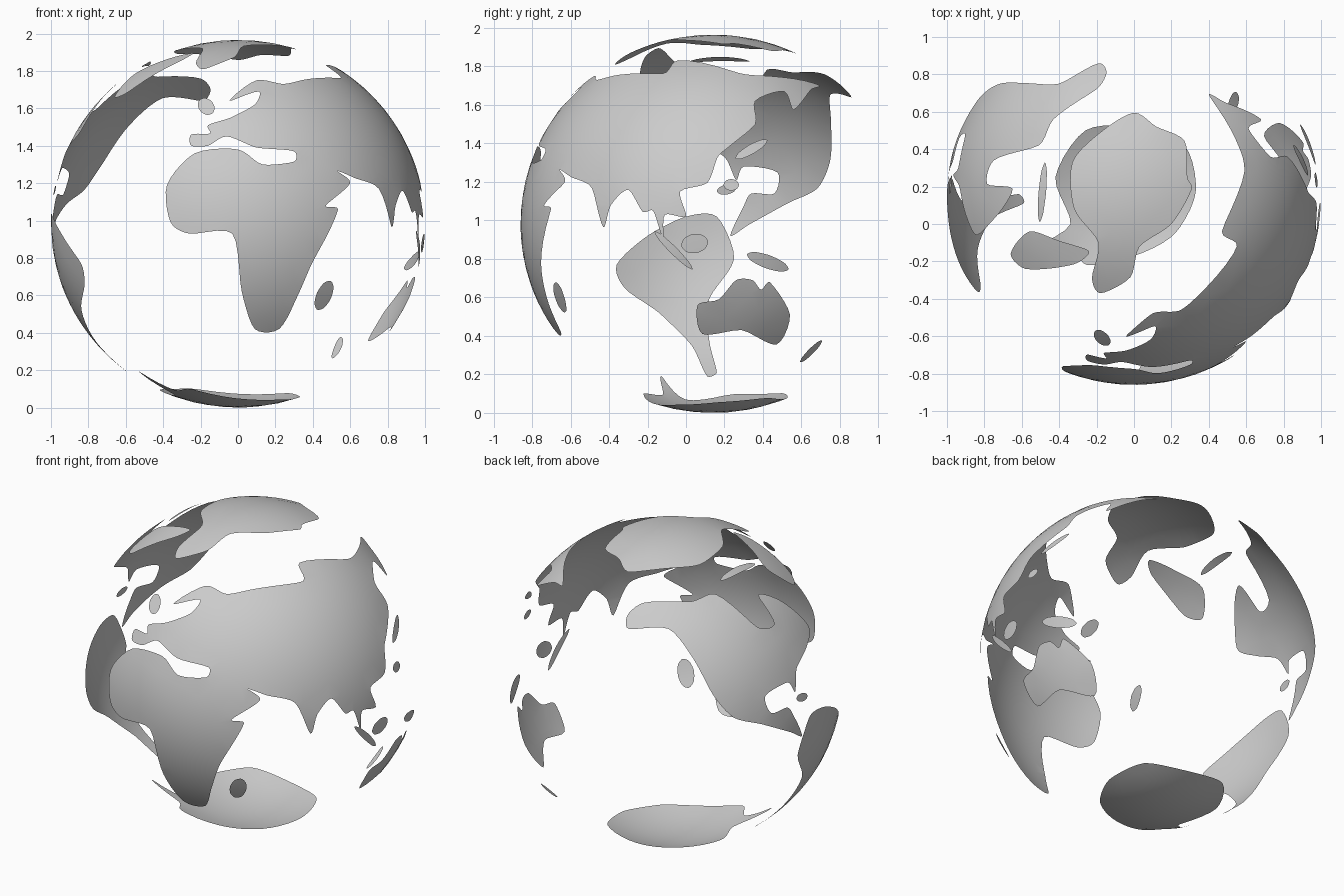
import bpy, bmesh, math
from mathutils import Vector
from mathutils.geometry import delaunay_2d_cdt

if "Cube" in bpy.data.objects:
    bpy.data.objects.remove(bpy.data.objects["Cube"])

CY, CZ, SQ = 0.14, 0.983, 0.983      # globe centre and slight polar squash


def depth(a, b):
    return math.sqrt(max(0.0, 1 - a * a - b * b))


# Lift grid coordinates of a view onto the unit globe (s picks near or far half)
def front(pts, s=-1):
    r = [(x, (z - CZ) / SQ) for x, z in pts]
    return [Vector((x, s * depth(x, z), z)).normalized() for x, z in r]


def side(pts, s=1):
    r = [(y - CY, (z - CZ) / SQ) for y, z in pts]
    return [Vector((s * depth(y, z), y, z)).normalized() for y, z in r]


def top(pts, s=1):
    r = [(x, y - CY) for x, y in pts]
    return [Vector((x, y, s * depth(x, y))).normalized() for x, y in r]


# Round a coarse coast into a smooth closed curve on the globe
def smooth_loop(p, n=5):
    out = []
    for i in range(len(p)):
        a, b, c, d = p[i - 1], p[i], p[(i + 1) % len(p)], p[(i + 2) % len(p)]
        lim = (c - b).length
        m0, m1 = (c - a) * 0.4, (d - b) * 0.4
        m0 *= min(1, lim / max(m0.length, 1e-6))
        m1 *= min(1, lim / max(m1.length, 1e-6))
        for k in range(n):
            t = k / n
            h = t * t * (3 - 2 * t)
            q = b * (1 - h) + c * h + m0 * t * (1 - t)**2 - m1 * t * t * (1 - t)
            out.append(q.normalized())
    return out


# Fill an outline with a curved patch of the globe (stereographic plane)
def land(name, outline, step=0.05):
    loop = smooth_loop(outline)
    c = sum(loop, Vector()).normalized()
    e1 = c.orthogonal().normalized()
    e2 = c.cross(e1)
    flat = [Vector((p.dot(e1), p.dot(e2))) / (1 + p.dot(c)) for p in loop]
    xs, ys = [p.x for p in flat], [p.y for p in flat]
    grid = []
    for j in range(int((max(ys) - min(ys)) / step) + 1):
        for i in range(int((max(xs) - min(xs)) / step) + 1):
            g = Vector((min(xs) + (i + 0.5 * (j % 2)) * step, min(ys) + (j + 0.5) * step))
            if min((g - p).length for p in flat) > step * 0.3:
                grid.append(g)
    vs, _, fs, *_ = delaunay_2d_cdt(flat + grid, [], [list(range(len(flat)))], 1, 1e-6)
    bm = bmesh.new()
    bv = []
    for q in vs:
        k = q.length_squared
        p = (e1 * q.x * 2 + e2 * q.y * 2 + c * (1 - k)) / (1 + k)
        bv.append(bm.verts.new((p.x, p.y + CY, p.z * SQ + CZ)))
    for f in fs:
        bm.faces.new([bv[i] for i in f])
    bmesh.ops.delete(bm, geom=[v for v in bm.verts if not v.link_faces], context='VERTS')
    bm.normal_update()
    for f in bm.faces:
        if f.normal.dot(f.calc_center_median() - Vector((0, CY, CZ))) < 0:
            f.normal_flip()
        f.smooth = True
    me = bpy.data.meshes.new(name)
    bm.to_mesh(me)
    bm.free()
    bpy.context.collection.objects.link(bpy.data.objects.new(name, me))


# Islands are tilted ovals in a view
def island(name, view, s, a, b, length, width, tilt):
    t = math.radians(tilt)
    pts = []
    for k in range(8):
        w = k * math.pi / 4
        u, v = length * math.cos(w), width * math.sin(w)
        pts.append((a + u * math.cos(t) - v * math.sin(t), b + u * math.sin(t) + v * math.cos(t)))
    land(name, view(pts, s), 0.03)


# Africa and Eurasia as one mass
africa = front([
    (-.23, 1.36), (-.38, 1.19), (-.36, .99), (-.26, .93), (-.03, .93), (.02, .62), (.09, .42),
    (.22, .42), (.32, .6), (.4, .78), (.535, 1.06), (.47, 1.08), (.6, 1.2), (.53, 1.265),
    (.63, 1.225)])
asia = side([
    (-.49, 1.17), (-.43, .965), (-.39, 1.08), (-.3, 1.16), (-.225, 1.045), (-.17, 1.05),
    (-.12, .91), (-.11, 1.03), (0, 1.02), (-.03, 1.15), (.11, 1.195), (.165, 1.33), (.22, 1.38),
    (.36, 1.5), (.36, 1.62), (.51, 1.67), (.56, 1.575), (.65, 1.68)])
siberia = top([(.4, .69), (.54, .46), (.59, .28), (.47, -.04), (.55, -.12), (.35, -.375)])
europe = front([
    (.24, 1.73), (.1, 1.75), (-.045, 1.64), (.11, 1.69), (.09, 1.62), (-.04, 1.55), (-.16, 1.51),
    (-.15, 1.465), (-.25, 1.46), (-.25, 1.4), (-.16, 1.4), (-.06, 1.45), (.1, 1.39), (.3, 1.37),
    (.3, 1.315), (.13, 1.3), (0, 1.38)])
land("africa_eurasia", africa + asia + siberia + europe)

# North and Central America
pacific = front([(-.147, 1.7), (-.19, 1.64), (-.4, 1.655), (-.58, 1.51), (-.72, 1.31),
                 (-.82, 1.165)], 1)
gulf = side([(.53, 1.09), (.33, .98), (.23, .92), (.3, 1.075), (.34, 1.14), (.46, 1.14),
             (.475, 1.25), (.3, 1.28), (.26, 1.21), (.2, 1.33)], -1)
canada = top([(-.9, .05), (-.84, -.06), (-.72, .06), (-.65, .19), (-.785, .215), (-.75, .34),
              (-.51, .42), (-.43, .56), (-.2, .72)])
land("north_america", pacific + gulf + canada)

# South America
land("south_america", side([
    (-.36, .77), (-.2, .92), (0, 1.02), (.16, 1.02), (.25, .8), (.12, .59), (.12, .38),
    (.16, .21), (.11, .19), (.03, .35), (-.14, .52), (-.32, .65)], -1))

# Polar lands
land("arctic_cap", top([
    (0, .595), (.12, .52), (.27, .445), (.285, .25), (.31, .19), (.2, 0), (.03, -.12),
    (-.02, -.285), (-.18, -.37), (-.225, -.29), (-.19, -.1), (-.32, .08), (-.33, .33),
    (-.18, .49)]))
land("antarctica", top([
    (.33, .17), (.27, .42), (0, .52), (-.26, .5), (-.42, .25), (-.34, 0), (-.53, -.13),
    (-.34, -.12), (-.25, -.22), (.03, -.16), (.22, -.05)], -1))
land("greenland", top([(-.66, -.16), (-.56, -.04), (-.4, -.09), (-.24, -.145), (-.32, -.215),
                       (-.58, -.24)]))

# Australia
land("australia", side([
    (.06, .56), (.17, .59), (.26, .69), (.345, .69), (.39, .64), (.435, .68), (.54, .51),
    (.47, .355), (.29, .43), (.085, .41)]))

# Islands
island("madagascar", front, -1, .46, .6, .085, .04, 65)
island("britain", front, -1, -.17, 1.61, .05, .04, -45)
island("new_guinea", side, 1, .425, .785, .115, .035, -20)
island("sumatra", side, 1, -.065, .845, .14, .02, -45)
island("borneo", side, 1, .045, .88, .07, .05, 10)
island("philippines", side, 1, .235, 1.185, .04, .03, 0)
island("japan", side, 1, .34, 1.37, .095, .025, 30)
island("new_zealand", side, 1, .65, .32, .08, .015, 45)
island("cuba", side, -1, .21, 1.16, .05, .025, 10)
island("baffin", top, 1, -.49, .17, .16, .02, 85)
